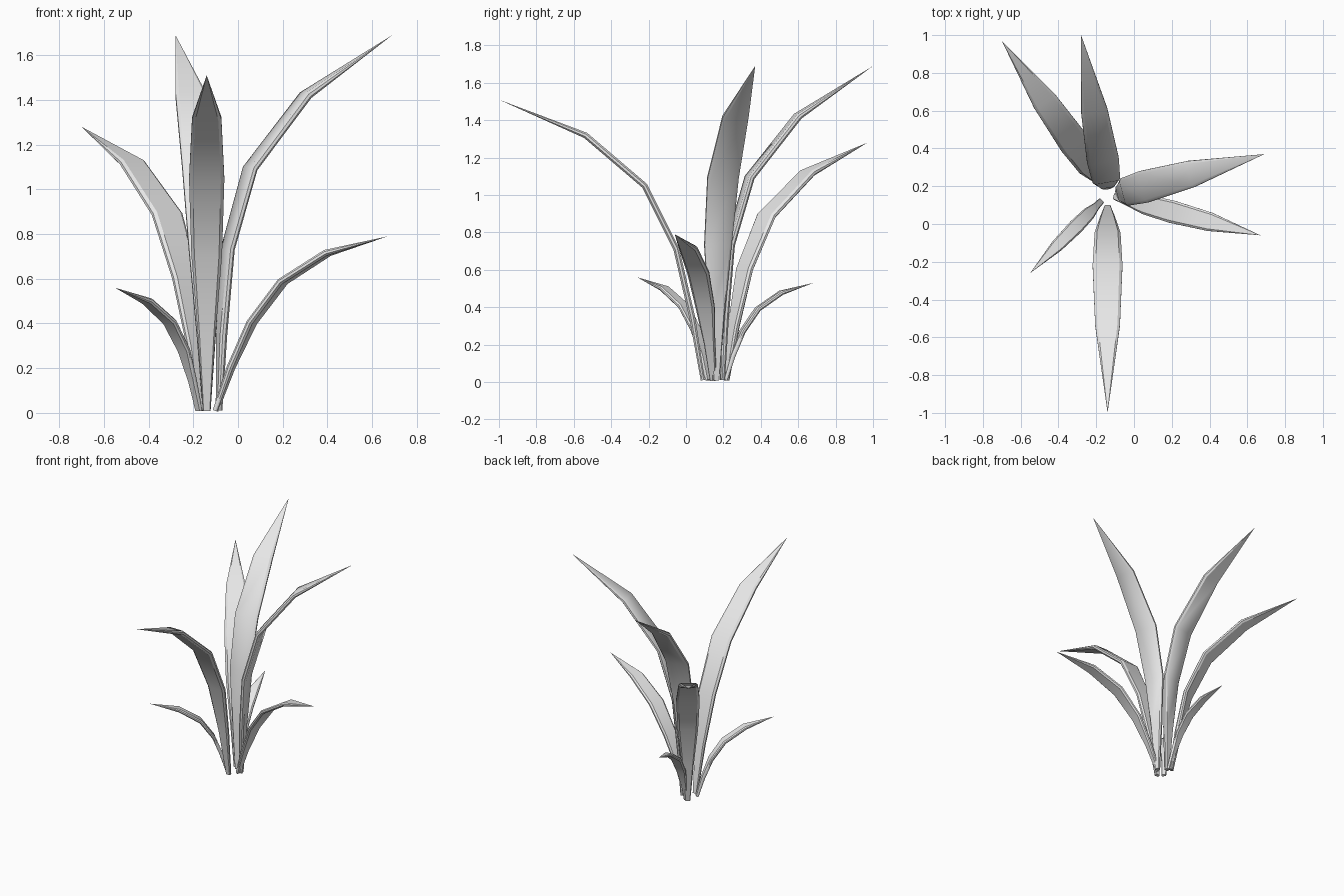
import bpy
import bmesh
import math
from mathutils import Vector

cube = bpy.data.objects.get("Cube")
if cube:
    bpy.data.objects.remove(cube, do_unlink=True)

# Single matte grey
grey = bpy.data.materials.new("leaf_grey")
grey.use_nodes = True
COLOR = (0.8, 0.8, 0.8, 1)
grey.diffuse_color = COLOR
grey.node_tree.nodes["Principled BSDF"].inputs["Base Color"].default_value = COLOR

# (reach, rise) fractions along the spine, for an upright and an arching leaf
UPRIGHT = [(0, 0), (.015, .2), (.05, .43), (.18, .645), (.5, .84), (1, 1)]
ARCHING = [(0, 0), (.09, .25), (.21, .505), (.39, .74), (.65, .905), (1, 1)]
# Fraction of full width at each ring, and the chamfered cross-section
WIDTHS = [0, .5, .87, 1, .83]
SECTION = [(-1, -.4), (-.8, -1), (.8, -1), (1, -.4),
           (1, .4), (.8, 1), (-.8, 1), (-1, .4)]


def leaf(name, base, tip, width, arch):
    base, tip = Vector((*base, .01)), Vector(tip)
    span = tip - base
    spine = []
    for (r0, z0), (r1, z1) in zip(UPRIGHT, ARCHING):
        r, z = r0 + (r1 - r0) * arch, z0 + (z1 - z0) * arch
        spine.append(base + Vector((span.x * r, span.y * r, span.z * z)))
    side = Vector((-span.y, span.x, 0)).normalized()
    thick = .008 + .05 * width

    bm = bmesh.new()
    rings = []
    for i, w in enumerate(WIDTHS):
        ahead = (spine[i + 1] - spine[i]).normalized()
        back = (spine[i] - spine[i - 1]).normalized() if i else ahead
        up = (ahead + back).cross(side).normalized()
        half = max(.017, w * width / 2)
        t = thick * (.7 if i == 0 else 1)
        rings.append([bm.verts.new(spine[i] + side * a * half + up * b * t)
                      for a, b in SECTION])
    point = bm.verts.new(tip)
    n = len(SECTION)
    bm.faces.new(rings[0])
    for low, high in zip(rings, rings[1:]):
        for k in range(n):
            j = (k + 1) % n
            bm.faces.new((low[k], low[j], high[j], high[k]))
    for k in range(n):
        bm.faces.new((rings[-1][k], rings[-1][(k + 1) % n], point))
    bmesh.ops.recalc_face_normals(bm, faces=bm.faces)

    mesh = bpy.data.meshes.new(name)
    bm.to_mesh(mesh)
    bm.free()
    mesh.materials.append(grey)
    obj = bpy.data.objects.new(name, mesh)
    bpy.context.collection.objects.link(obj)
    bpy.ops.object.select_all(action='DESELECT')
    obj.select_set(True)
    bpy.context.view_layer.objects.active = obj
    bpy.ops.object.shade_smooth_by_angle(angle=math.radians(32))


# Tall leaves
leaf("front_leaf", (-.14, .09), (-.14, -1, 1.51), .158, .5)
leaf("back_leaf", (-.14, .195), (-.28, 1, 1.69), .17, 0)
leaf("left_leaf", (-.085, .16), (.69, .37, 1.69), .172, 0)
leaf("back_right_leaf", (-.165, .215), (-.7, .97, 1.28), .16, .5)
# Short leaves
leaf("low_left_leaf", (-.1, .145), (.67, -.06, .79), .12, 1)
leaf("low_right_leaf", (-.175, .12), (-.55, -.26, .56), .08, .8)
leaf("low_back_leaf", (-.15, .21), (-.25, .68, .53), .08, .9)
